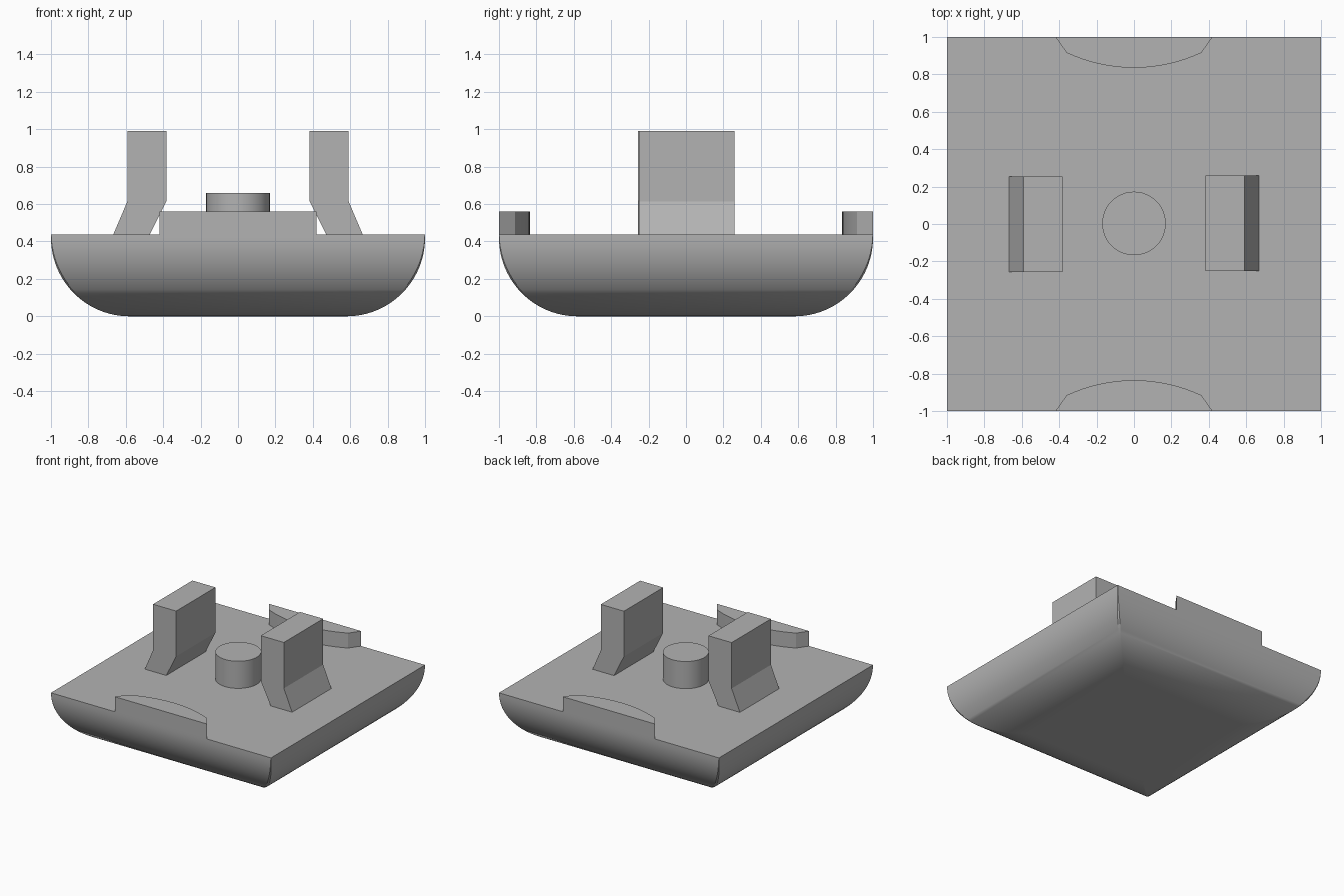
import bpy, bmesh, math

cube = bpy.data.objects.get("Cube")
if cube:
    bpy.data.objects.remove(cube, do_unlink=True)

grey = bpy.data.materials.new("plain grey")
grey.use_nodes = True
grey.diffuse_color = (0.45, 0.45, 0.45, 1)
grey.node_tree.nodes["Principled BSDF"].inputs["Base Color"].default_value = grey.diffuse_color

DECK = 0.437  # height of the flat deck


def loft(name, rings, smooth=True):
    """Skin a stack of matching rings and cap both ends."""
    bm = bmesh.new()
    loops = [[bm.verts.new(p) for p in ring] for ring in rings]
    n = len(loops[0])
    for a, b in zip(loops, loops[1:]):
        for i in range(n):
            j = (i + 1) % n
            bm.faces.new((a[i], a[j], b[j], b[i]))
    bm.faces.new(loops[0][::-1])
    bm.faces.new(loops[-1])
    bmesh.ops.remove_doubles(bm, verts=bm.verts, dist=1e-5)
    bmesh.ops.recalc_face_normals(bm, faces=bm.faces)
    mesh = bpy.data.meshes.new(name)
    bm.to_mesh(mesh)
    bm.free()
    mesh.materials.append(grey)
    obj = bpy.data.objects.new(name, mesh)
    bpy.context.collection.objects.link(obj)
    if smooth:
        bpy.ops.object.select_all(action="DESELECT")
        obj.select_set(True)
        bpy.context.view_layer.objects.active = obj
        bpy.ops.object.shade_smooth_by_angle(angle=math.radians(30))
    return obj


def square(half, cut, z):
    """Square ring with slightly clipped corners."""
    h, k = half, half - cut
    xy = [(h, -k), (h, k), (k, h), (-k, h), (-h, k), (-h, -k), (-k, -h), (k, -h)]
    return [(x, y, z) for x, y in xy]


# Dished body: square sections following a quarter round, mitred at the corners
RADIUS, STEPS = 0.42, 24
rings = []
for i in range(STEPS + 1):
    t = math.pi / 2 * i / STEPS
    rings.append(square(1 - RADIUS + RADIUS * math.sin(t),
                        0.002 + 0.01 * math.sin(2 * t),
                        RADIUS * (1 - math.cos(t))))
rings.append(square(1, 0.001, DECK))
loft("body", rings)

# Central post
circle = [(0.17 * math.cos(a), 0.17 * math.sin(a))
          for a in (math.tau * i / 48 for i in range(48))]
loft("center_post", [[(x, y + 0.003, z) for x, y in circle] for z in (DECK, 0.66)])

# Bent clips leaning inward, one on each side
clip = [(0.667, DECK), (0.592, 0.613), (0.592, 0.99),
        (0.382, 0.99), (0.382, 0.618), (0.472, DECK)]
for side, label, shift in ((1, "left_clip", 0.005), (-1, "right_clip", -0.002)):
    loft(label, [[(side * x, y + shift, z) for x, z in clip] for y in (-0.255, 0.255)], False)

# Curved rim tabs at front and back
ARC = 1.09  # radius of the bowed inner face
half_angle = math.asin(0.36 / ARC)
bow = [(ARC * math.sin(a), 0.835 + ARC * (1 - math.cos(a)))
       for a in (half_angle * (1 - i / 8) for i in range(17))]
# The bow is deepened so its ends meet the slanted tab sides
depth = 0.08 / (ARC * (1 - math.cos(half_angle)))
tab = [(0.42, 1.0)] + [(x, 0.835 + (y - 0.835) * depth) for x, y in bow] + [(-0.42, 1.0)]
for side, label in ((-1, "front_tab"), (1, "back_tab")):
    loft(label, [[(x, side * y, z) for x, y in tab] for z in (DECK, 0.56)])
